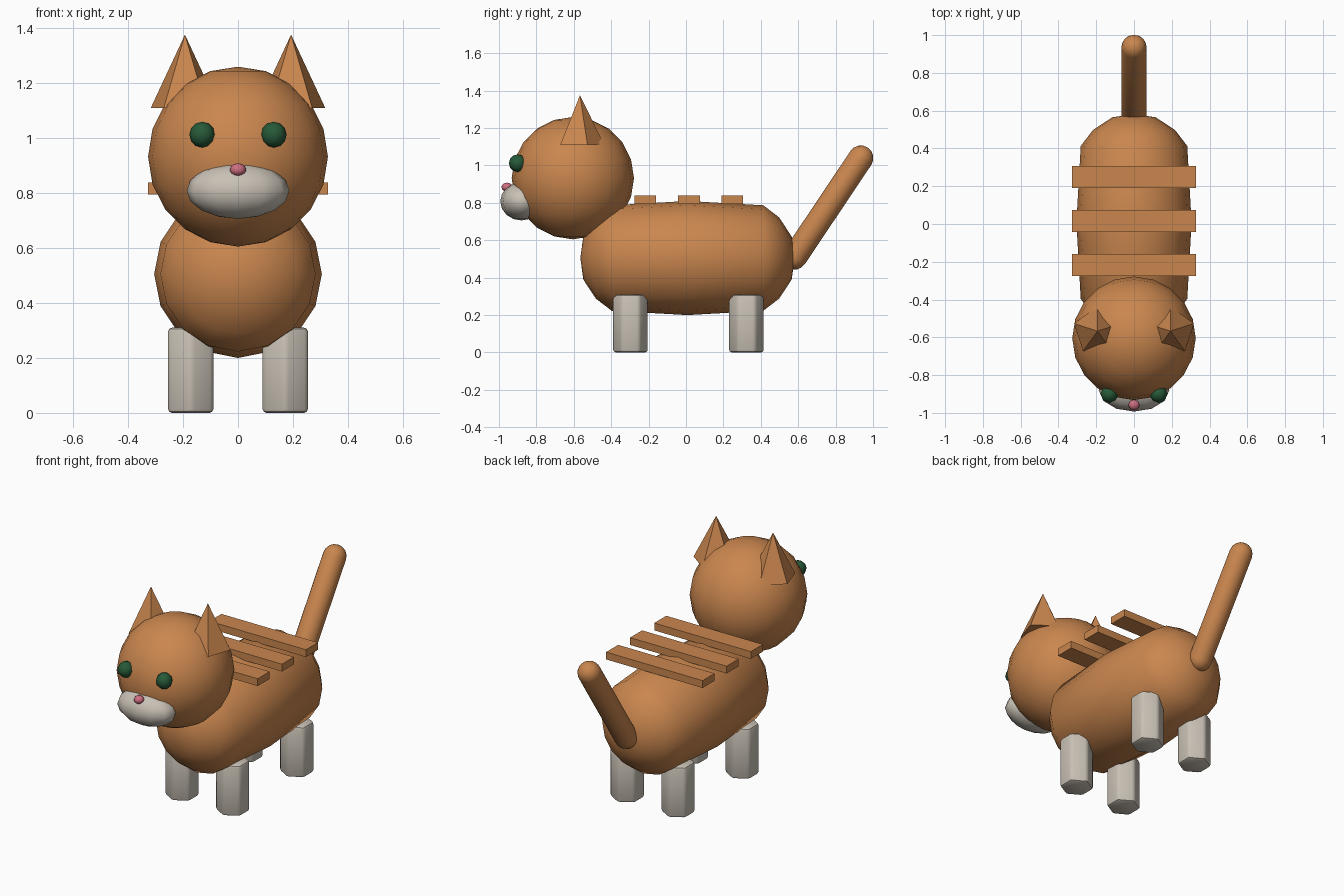
import bpy
import bmesh
from math import sin, cos, pi, radians
from mathutils import Vector, Matrix

cube = bpy.data.objects.get("Cube")
if cube:
    bpy.data.objects.remove(cube, do_unlink=True)


def make_material(name, rgb):
    mat = bpy.data.materials.new(name)
    mat.use_nodes = True
    mat.diffuse_color = (*rgb, 1)
    mat.node_tree.nodes["Principled BSDF"].inputs["Base Color"].default_value = (*rgb, 1)
    return mat


ORANGE = make_material("orange fur", (0.59, 0.24, 0.077))
CREAM = make_material("pale grey fur", (0.58, 0.53, 0.46))
GREEN = make_material("dark green", (0.02, 0.1, 0.04))
PINK = make_material("pink", (0.62, 0.16, 0.22))


def add_object(name, bm, mat, smooth=True):
    bmesh.ops.recalc_face_normals(bm, faces=bm.faces)
    for face in bm.faces:
        face.smooth = smooth
    mesh = bpy.data.meshes.new(name)
    bm.to_mesh(mesh)
    bm.free()
    mesh.materials.append(mat)
    obj = bpy.data.objects.new(name, mesh)
    bpy.context.collection.objects.link(obj)
    return obj


def ellipsoid(name, center, radii, mat, segments, rings):
    bm = bmesh.new()
    place = Matrix.Translation(center) @ Matrix.Diagonal((*radii, 1))
    bmesh.ops.create_uvsphere(bm, u_segments=segments, v_segments=rings,
                              radius=1, matrix=place)
    return add_object(name, bm, mat)


def lathe(name, profile, start, direction, mat, sides):
    """Spin (radius, distance) points around an axis; end points lie on it."""
    bm = bmesh.new()
    rings = []
    for r, d in profile:
        count = sides if r > 0 else 1
        rings.append([bm.verts.new((r * cos(2 * pi * i / sides),
                                    r * sin(2 * pi * i / sides), d))
                      for i in range(count)])
    for a, b in zip(rings, rings[1:]):
        for i in range(sides):
            j = (i + 1) % sides
            if len(a) == 1:
                bm.faces.new((a[0], b[i], b[j]))
            elif len(b) == 1:
                bm.faces.new((a[i], a[j], b[0]))
            else:
                bm.faces.new((a[i], a[j], b[j], b[i]))
    turn = Vector(direction).to_track_quat('Z', 'Y').to_matrix().to_4x4()
    bm.transform(Matrix.Translation(start) @ turn)
    return add_object(name, bm, mat)


# Body: barrel with rounded ends
half = [(0, 0.573), (0.115, 0.557), (0.217, 0.49), (0.282, 0.405)]
barrel = [(r, -d) for r, d in half] + [(0.305, 0)] + [(r, d) for r, d in half[::-1]]
lathe("body", barrel, (0, 0.008, 0.505), (0, 1, 0), ORANGE, 16)

# Tail: round-ended rod leaning backwards
base, tip, radius = Vector((0, 0.58, 0.51)), Vector((0, 0.935, 1.04)), 0.067
length = (tip - base).length
cap = [(radius * sin(a), radius * cos(a)) for a in (radians(22.5 * i) for i in range(1, 5))]
rod = ([(0, -radius)] + [(r, -d) for r, d in cap]
       + [(r, length + d) for r, d in cap[::-1]] + [(0, length + radius)])
lathe("tail", rod, base, tip - base, ORANGE, 16)

# Head and face
ellipsoid("head", (0, -0.605, 0.932), (0.327, 0.327, 0.327), ORANGE, 20, 10)
ellipsoid("muzzle", (0, -0.88, 0.808), (0.187, 0.113, 0.102), CREAM, 12, 8)
ellipsoid("nose", (0, -0.957, 0.884), (0.03, 0.03, 0.024), PINK, 8, 6)

for side, x in (("left", 1), ("right", -1)):
    ellipsoid(side + "_eye", (0.13 * x, -0.9, 1.012), (0.047, 0.047, 0.047), GREEN, 8, 6)

    # Five-sided pointed ears
    bm = bmesh.new()
    bmesh.ops.create_cone(bm, cap_ends=True, segments=5, radius1=0.131, radius2=0,
                          depth=0.267)
    bmesh.ops.remove_doubles(bm, verts=bm.verts, dist=0.0001)
    # point one base corner straight back
    corner = min(bm.verts, key=lambda v: v.co.z)
    spin = pi / 2 - Vector((1, 0)).angle_signed(corner.co.xy) * -1
    bm.transform(Matrix.Translation((0.193 * x, -0.567, 1.242)) @ Matrix.Rotation(spin, 4, 'Z'))
    add_object(side + "_ear", bm, ORANGE, smooth=False)

    # Hexagonal legs with softened edges
    for end, y in (("front", -0.297), ("back", 0.323)):
        bm = bmesh.new()
        bmesh.ops.create_cone(bm, cap_ends=True, segments=6, radius1=0.096,
                              radius2=0.096, depth=0.31,
                              matrix=Matrix.Translation((0.172 * x, y, 0.155))
                              @ Matrix.Rotation(pi / 2, 4, 'Z'))
        # corners face forwards and backwards
        if max(v.co.y for v in bm.verts) - y < 0.09:
            bmesh.ops.rotate(bm, verts=bm.verts, cent=(0.172 * x, y, 0),
                             matrix=Matrix.Rotation(pi / 6, 3, 'Z'))
        bmesh.ops.bevel(bm, geom=bm.edges[:], offset=0.015, segments=2,
                        profile=0.5, affect='EDGES')
        leg = add_object(f"{end}_{side}_leg", bm, CREAM)
        bpy.ops.object.select_all(action='DESELECT')
        leg.select_set(True)
        bpy.context.view_layer.objects.active = leg
        bpy.ops.object.shade_smooth_by_angle(angle=radians(35))

# Flat slats across the back
for name, y in (("front", -0.218), ("middle", 0.016), ("rear", 0.248)):
    bm = bmesh.new()
    bmesh.ops.create_cube(bm, size=1, matrix=Matrix.Translation((0, y, 0.816))
                          @ Matrix.Diagonal((0.654, 0.116, 0.045, 1)))
    add_object(name + "_back_stripe", bm, ORANGE, smooth=False)
